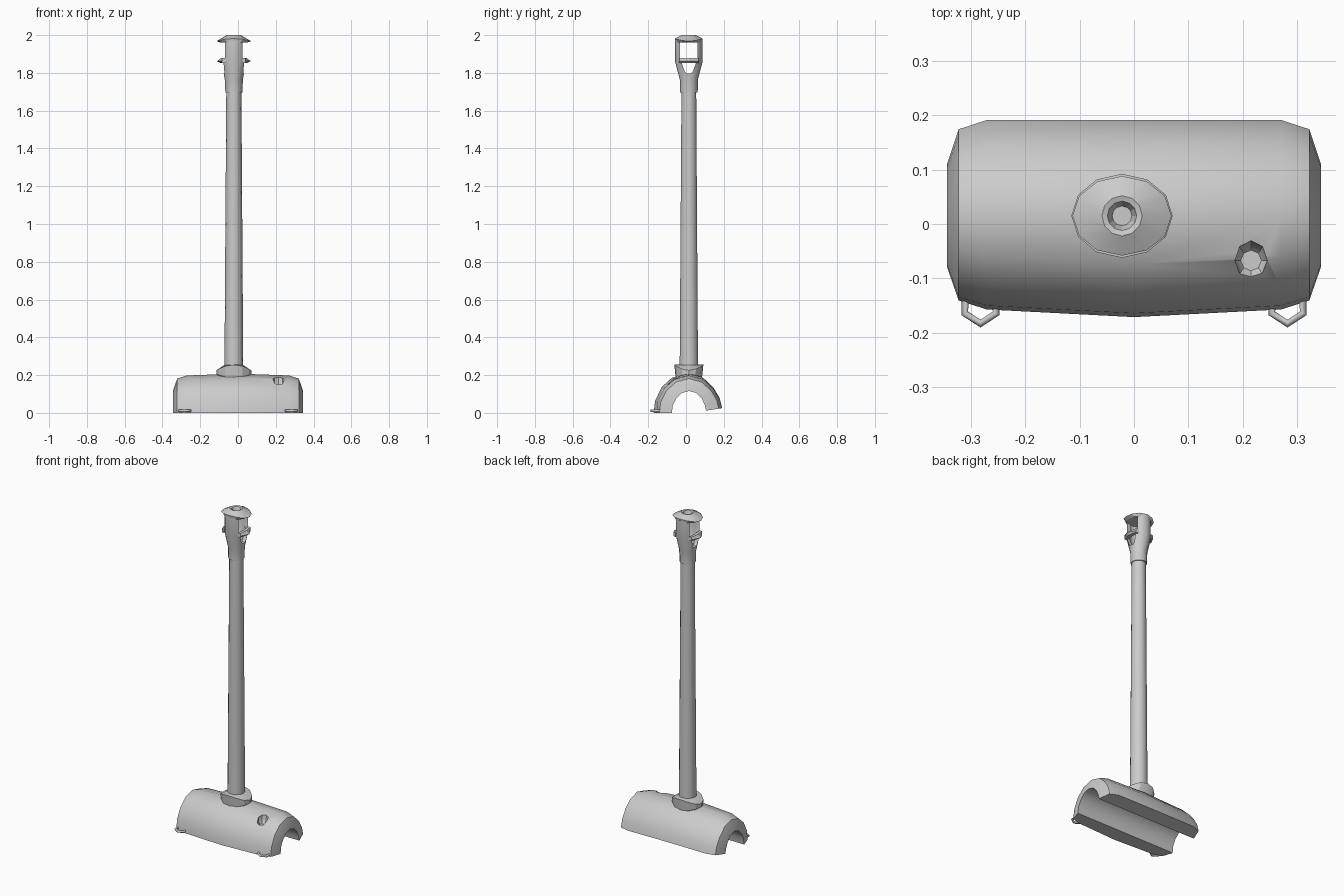
import bpy, bmesh
from math import sin, cos, tau, radians

if "Cube" in bpy.data.objects:
    bpy.data.objects.remove(bpy.data.objects["Cube"])

CX, CY = -0.022, 0.015  # axis of the pole


def ring(rx, ry, z, n=12, saddle=0.0, cx=CX, cy=CY):
    """Elliptical loop; saddle lifts the +-y sides."""
    return [(cx + rx * cos(tau * i / n), cy + ry * sin(tau * i / n),
             z + saddle * sin(tau * i / n) ** 2) for i in range(n)]


def loft(name, rings, cap_start=True, cap_end=True, loop=False):
    """Skin a series of equal-length closed loops."""
    bm = bmesh.new()
    vs = [[bm.verts.new(p) for p in r] for r in rings]
    n = len(vs[0])
    pairs = list(zip(vs, vs[1:]))
    if loop:
        pairs.append((vs[-1], vs[0]))
    for a, b in pairs:
        for i in range(n):
            j = (i + 1) % n
            bm.faces.new((a[i], a[j], b[j], b[i]))
    if cap_start and not loop:
        bm.faces.new(vs[0])
    if cap_end and not loop:
        bm.faces.new(vs[-1])
    bmesh.ops.recalc_face_normals(bm, faces=bm.faces)
    me = bpy.data.meshes.new(name)
    bm.to_mesh(me)
    bm.free()
    ob = bpy.data.objects.new(name, me)
    bpy.context.collection.objects.link(ob)
    return ob


def activate(ob):
    bpy.ops.object.select_all(action='DESELECT')
    ob.select_set(True)
    bpy.context.view_layer.objects.active = ob


def cut(ob, cutter):
    m = ob.modifiers.new("cut", 'BOOLEAN')
    m.operation, m.solver, m.object = 'DIFFERENCE', 'EXACT', cutter
    activate(ob)
    bpy.ops.object.modifier_apply(modifier=m.name)
    bpy.data.objects.remove(cutter)


def smooth(ob, deg=35):
    activate(ob)
    bpy.ops.object.shade_smooth_by_angle(angle=radians(deg))


# Arched base: half-tube section swept along x, with rounded ends
outer = [(-0.157, 0), (-0.15, 0.06), (-0.115, 0.13), (-0.06, 0.178), (0.015, 0.198),
         (0.09, 0.178), (0.145, 0.128), (0.178, 0.075), (0.191, 0.025)]
inner = [(-0.075, 0), (-0.07, 0.04), (-0.052, 0.075), (-0.022, 0.105), (0.015, 0.116),
         (0.055, 0.105), (0.084, 0.075), (0.1, 0.04), (0.106, 0.012)]


def section(x, t, bulge=0.0):
    out = []
    for (oy, oz), (iy, iz) in zip(outer, inner):
        y, z = iy + (oy - iy) * t, iz + (oz - iz) * t
        if y < 0:
            y -= 0.014 * bulge
        out.append((x, y, z * (1 + 0.05 * bulge)))
    return out + [(x, y, z) for y, z in reversed(inner)]


base = loft("base", [section(-0.343, 0.06), section(-0.322, 0.8), section(-0.27, 1),
                     section(0, 1, 1), section(0.27, 1), section(0.322, 0.8),
                     section(0.343, 0.06)])

# Tapered socket sunk into the front slope
px, py = 0.215, -0.067
cut(base, loft("socket_cutter", [ring(0.019, 0.019, 0.138, 8, 0, px, py),
                                 ring(0.029, 0.034, 0.155, 8, 0, px, py),
                                 ring(0.031, 0.040, 0.24, 8, 0, px, py)]))
smooth(base)

# Saddle collar where the pole meets the base
collar = loft("collar", [ring(0.055, 0.055, 0.165, 12),
                         ring(0.093, 0.07, 0.205, 12, -0.018),
                         ring(0.093, 0.077, 0.225, 12, 0.03),
                         ring(0.048, 0.048, 0.255, 12)])
smooth(collar, 25)

# Tapered pole
pole = loft("pole", [ring(0.05, 0.05, 0.2, 14), ring(0.04, 0.04, 1.705, 14)])
smooth(pole)

# Hollow head with a window on each x side
head = loft("head", [ring(0.045, 0.047, 1.695), ring(0.048, 0.048, 1.765),
                     ring(0.065, 0.073, 1.86), ring(0.065, 0.073, 1.972),
                     ring(0.048, 0.055, 1.972), ring(0.048, 0.055, 1.86),
                     ring(0.032, 0.034, 1.795)])
win = [(-0.012, 1.797), (0.012, 1.797), (0.022, 1.808), (0.047, 1.88),
       (0.047, 2.02), (-0.047, 2.02), (-0.047, 1.88), (-0.022, 1.808)]
cut(head, loft("window_cutter", [[(CX + s * 0.2, CY + y, z) for y, z in win]
                                 for s in (-1, 1)]))
smooth(head)

# Pointed sill across each window
for s, side in ((-1, "left"), (1, "right")):
    def sill(tip, z, back):
        pts = [(0.045, -0.054), (0.062, -0.05), (tip, 0), (0.062, 0.05), (0.045, 0.054), (back, 0)]
        return [(CX + s * x, CY + y, z) for x, y in pts]
    loft(side + "_sill", [sill(0.072, 1.853, 0.05), sill(0.09, 1.862, 0.05),
                          sill(0.068, 1.878, 0.05)])

# Cap with overhanging eaves and a central dimple
cap = loft("cap", [ring(0.045, 0.055, 1.962), ring(0.07, 0.07, 1.96),
                   ring(0.091, 0.073, 1.968, 12, 0.014), ring(0.037, 0.037, 2.0),
                   ring(0.027, 0.027, 1.997), ring(0.018, 0.018, 1.975)])
smooth(cap, 25)

# Small wire hoops at the front foot
for s, side in ((-1, "left"), (1, "right")):
    cu = bpy.data.curves.new(side + "_hoop", 'CURVE')
    cu.dimensions = '3D'
    cu.bevel_depth, cu.bevel_resolution = 0.007, 1
    cu.use_fill_caps = True
    sp = cu.splines.new('POLY')
    path = [(0.027, -0.12), (0.029, -0.164), (0, -0.183), (-0.029, -0.164), (-0.027, -0.13)]
    sp.points.add(len(path) - 1)
    for p, (x, y) in zip(sp.points, path):
        p.co = (s * 0.282 + s * x, y, 0.011, 1)
    bpy.context.collection.objects.link(bpy.data.objects.new(side + "_hoop", cu))
